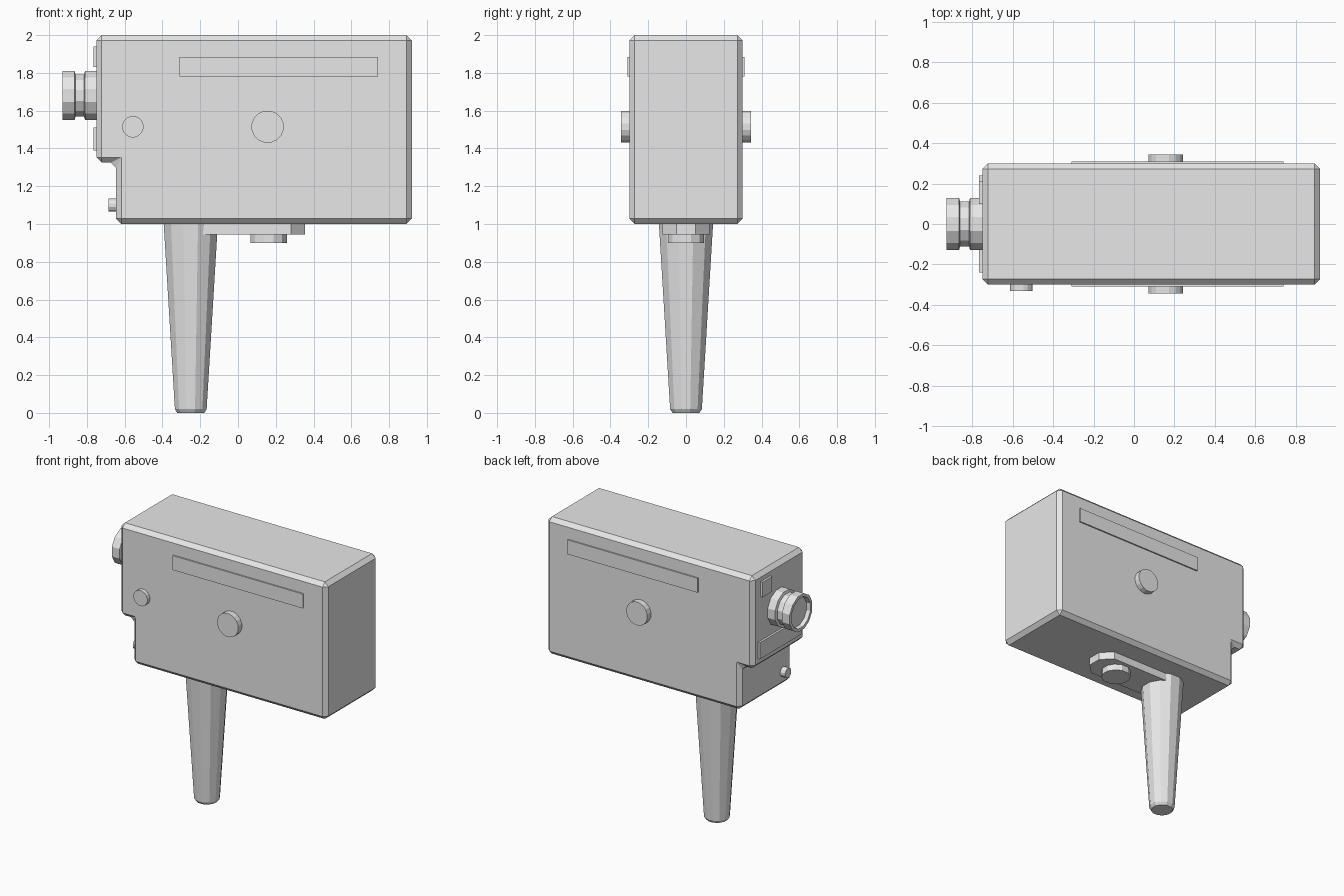
import bpy, math
from mathutils import Vector

cube = bpy.data.objects.get("Cube")
if cube:
    bpy.data.objects.remove(cube, do_unlink=True)

grey = bpy.data.materials.new("plain grey")
grey.use_nodes = True
grey.diffuse_color = (0.8, 0.8, 0.8, 1)
grey.node_tree.nodes["Principled BSDF"].inputs["Base Color"].default_value = (0.8, 0.8, 0.8, 1)


def make(name, verts, faces):
    mesh = bpy.data.meshes.new(name)
    mesh.from_pydata(verts, [], faces)
    mesh.materials.append(grey)
    obj = bpy.data.objects.new(name, mesh)
    bpy.context.collection.objects.link(obj)
    # Make all normals point outwards
    import bmesh
    bm = bmesh.new()
    bm.from_mesh(mesh)
    bmesh.ops.recalc_face_normals(bm, faces=bm.faces)
    bm.to_mesh(mesh)
    bm.free()
    return obj


def prism(name, outline, start, end, place):
    """Extrude a 2D outline; place(a, b, depth) gives the 3D point."""
    n = len(outline)
    verts = [place(a, b, d) for d in (start, end) for a, b in outline]
    faces = [tuple(range(n)), tuple(range(n, 2 * n))]
    faces += [(i, (i + 1) % n, n + (i + 1) % n, n + i) for i in range(n)]
    return make(name, verts, faces)


def box(name, lo, hi):
    outline = [(lo[0], lo[1]), (hi[0], lo[1]), (hi[0], hi[1]), (lo[0], hi[1])]
    return prism(name, outline, lo[2], hi[2], lambda a, b, d: (a, b, d))


def lathe(name, profile, origin, axis, sides):
    """Turn (radius, distance) rings about an axis and cap both ends."""
    axis = Vector(axis)
    u = Vector((0, 0, 1)) if abs(axis.z) < 0.5 else Vector((1, 0, 0))
    v = axis.cross(u)
    verts, faces = [], []
    for r, t in profile:
        for i in range(sides):
            ang = 2 * math.pi * (i + 0.5) / sides
            verts.append(Vector(origin) + axis * t + (u * math.cos(ang) + v * math.sin(ang)) * r)
    for k in range(len(profile) - 1):
        for i in range(sides):
            j = (i + 1) % sides
            a, b = k * sides, (k + 1) * sides
            faces.append((a + i, a + j, b + j, b + i))
    faces.append(tuple(range(sides)))
    faces.append(tuple(range(len(verts) - sides, len(verts))))
    return make(name, verts, faces)


# Main housing with a stepped lower nose and chamfered edges
side_outline = [(-0.75, 2), (0.92, 2), (0.92, 1), (-0.645, 1), (-0.645, 1.325), (-0.75, 1.325)]
housing = prism("housing", side_outline, -0.3, 0.3, lambda a, b, d: (a, d, b))
bevel = housing.modifiers.new("chamfer", "BEVEL")
bevel.width = 0.028
bevel.segments = 1

# Lens barrel with a waist and a recessed glass
lathe("lens", [(0.134, -0.03), (0.134, 0.06), (0.115, 0.065), (0.115, 0.11), (0.134, 0.115),
               (0.134, 0.178), (0.112, 0.178), (0.107, 0.15)], (-0.75, 0, 1.68), (-1, 0, 0), 12)

# Plates and knob on the nose
box("viewfinder_window", (-0.766, 0.1, 1.83), (-0.74, 0.21, 1.94))
box("nose_plate", (-0.766, -0.24, 1.39), (-0.74, 0.24, 1.51))
lathe("nose_knob", [(0.036, -0.02), (0.036, 0.04)], (-0.645, -0.2, 1.1), (-1, 0, 0), 12)

# Strip and round button on both sides
for label, s in (("front", -1), ("back", 1)):
    y = sorted((s * 0.29, s * 0.31))
    box(label + "_strip", (-0.31, y[0], 1.78), (0.74, y[1], 1.885))
    lathe(label + "_button", [(0.086, -0.02), (0.086, 0.043)], (0.157, s * 0.3, 1.515), (0, s, 0), 16)
lathe("small_button", [(0.057, -0.02), (0.057, 0.03)], (-0.557, -0.3, 1.515), (0, -1, 0), 16)

# Tapered handle
lathe("handle", [(0.149, -0.01), (0.087, 0.98), (0.074, 1)], (-0.25, 0, 1), (0, 0, -1), 12)

# Base plate with clipped corners and its winding knob
plate = [(-0.25, -0.125), (0.28, -0.125), (0.355, -0.05),
         (0.355, 0.05), (0.28, 0.125), (-0.25, 0.125)]
prism("base_plate", plate, 0.945, 1.01, lambda a, b, d: (a, b, d))
lathe("base_knob", [(0.1, -0.01), (0.1, 0.045)], (0.162, 0, 0.945), (0, 0, -1), 12)
